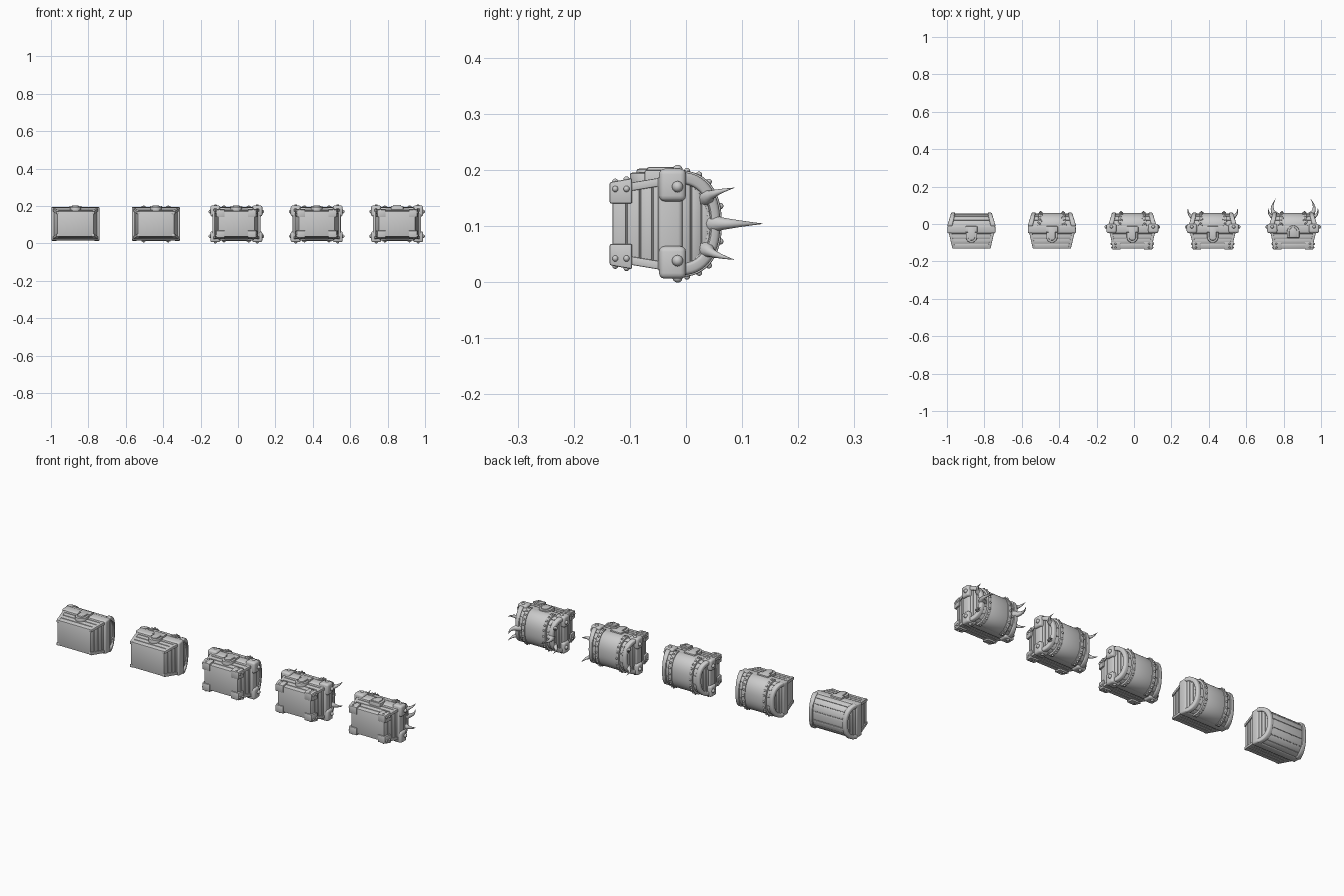
import bpy, bmesh, math
from mathutils import Vector

if "Cube" in bpy.data.objects:
    bpy.data.objects.remove(bpy.data.objects["Cube"])

# Five chests lie on their backs: chest "up" is +y, chest front is +z.
ZC = 0.104
ARCH_Y = -0.012


def finish(name, bm, cx, bevel=0.0, segs=2):
    bmesh.ops.recalc_face_normals(bm, faces=bm.faces)
    if bevel:
        edges = [e for e in bm.edges if e.calc_face_angle(0) > 0.55]
        bmesh.ops.bevel(bm, geom=edges, offset=bevel, segments=segs, profile=0.5,
                        affect='EDGES', clamp_overlap=True)
    me = bpy.data.meshes.new(name)
    bm.to_mesh(me)
    bm.free()
    me.shade_smooth()
    me.set_sharp_from_angle(angle=math.radians(35))
    ob = bpy.data.objects.new(name, me)
    ob.location = (cx, 0, ZC)
    bpy.context.collection.objects.link(ob)
    return ob


def loft(bm, rings, closed=True):
    vs = [[bm.verts.new(p) for p in r] for r in rings]
    n = len(vs[0])
    for a, b in zip(vs, vs[1:]):
        for i in range(n):
            j = (i + 1) % n
            bm.faces.new((a[i], a[j], b[j], b[i]))
    if closed:
        bm.faces.new(vs[0])
        bm.faces.new(vs[-1])


def taper(bm, y0, r0, y1, r1):
    """Hexahedron between two x/z rectangles (x0, x1, z0, z1) at y0 and y1."""
    rings = [[(r[0], y, r[2]), (r[1], y, r[2]), (r[1], y, r[3]), (r[0], y, r[3])]
             for y, r in ((y0, r0), (y1, r1))]
    loft(bm, rings)


def box(bm, x0, x1, y0, y1, z0, z1):
    taper(bm, y0, (x0, x1, z0, z1), y1, (x0, x1, z0, z1))


def half(y):
    """Half width and half depth of the tapered body at height y."""
    t = (y + 0.13) / 0.09
    return 0.097 + 0.021 * t, 0.067 + 0.015 * t


def arch_pt(a, b, t):
    c, s = math.cos(t), math.sin(t)
    return (ARCH_Y + b * abs(s) ** 0.87, a * math.copysign(abs(c) ** 0.87, c))


def lean(x, y):
    return x * (1 - 2.3 * max(0.0, y - ARCH_Y))


def arch(bm, x0, x1, inner, outer, t0=0.0, t1=math.pi, n=24, k=1.0):
    """Curved slab following the lid dome between angles t0 and t1."""
    rings = []
    for i in range(n + 1):
        t = t0 + (t1 - t0) * i / n
        r = []
        for x, ab in ((x0, inner), (x1, inner), (x1, outer), (x0, outer)):
            y, z = arch_pt(ab[0], ab[1], t)
            r.append((x + k * (lean(x, y) - x), y, z))
        rings.append(r)
    loft(bm, rings)


def rivet(bm, p, r):
    g = bmesh.ops.create_uvsphere(bm, u_segments=10, v_segments=7, radius=r)
    bmesh.ops.translate(bm, verts=g['verts'], vec=p)


def horn(bm, pts, r):
    """Tapered horn with a thick collar along a curved path of three points."""
    a, b, c = map(Vector, pts)
    rings, n = [], 10
    for i in range(n + 1):
        t = i / n
        p = a * (1 - t) ** 2 + b * 2 * t * (1 - t) + c * t * t
        d = ((b - a) * (1 - t) + (c - b) * t).normalized()
        u = d.cross(Vector((0, 0, 1))).normalized()
        v = d.cross(u)
        rad = r * (1 - 0.97 * t) * (1.0 if i > 2 else 1.25)
        rings.append([p + (u * math.cos(q) + v * math.sin(q)) * rad
                      for q in [k * math.tau / 12 for k in range(12)]])
    loft(bm, rings)


def lock_plate(bm, hw, y0, y1, z0, z1, sign):
    """Plate with one round end; sign -1 rounds the lower end, +1 the upper."""
    ys, ye = (y1, y0 + hw) if sign < 0 else (y0, y1 - hw)
    prof = [(hw, ys)] + [(hw * math.cos(i * math.pi / 12), ye + sign * hw * math.sin(i * math.pi / 12))
                         for i in range(13)] + [(-hw, ys)]
    loft(bm, [[(x, y, z) for x, y in prof] for z in (z0 - ZC, z1 - ZC)])


SIGNS = [(sx, sz) for sx in (-1, 1) for sz in (-1, 1)]


def chest(level, cx):
    # body: solid core, horizontal planks and corner posts
    bm = bmesh.new()
    for y0, y1 in ((-0.131, -0.107), (-0.105, -0.083), (-0.081, -0.061), (-0.059, -0.03)):
        (a, b), (c, d) = half(y0), half(y1)
        taper(bm, y0, (-a, a, -b, b), y1, (-c, c, -d, d))
    finish("body_planks", bm, cx, 0.003)
    bm = bmesh.new()
    (a, b), (c, d) = half(-0.129), half(-0.04)
    taper(bm, -0.129, (3e-3 - a, a - 3e-3, 3e-3 - b, b - 3e-3),
          -0.04, (3e-3 - c, c - 3e-3, 3e-3 - d, d - 3e-3))
    finish("body_core", bm, cx)
    bm = bmesh.new()
    for s in (-1, 1):
        for z in (-1, 1):
            r = []
            for hx, hz in (half(-0.132), half(-0.035)):
                xs, zs = sorted((s * (hx - 0.01), s * (hx + 0.005))), sorted((z * (hz - 0.014), z * (hz + 0.001)))
                r.append((*xs, *zs))
            taper(bm, -0.132, r[0], -0.035, r[1])
    finish("body_end_posts", bm, cx, 0.002)

    # lid rim: rounded bars round the opening
    bm = bmesh.new()
    taper(bm, -0.05, (-0.129, 0.129, -0.087, 0.087), -0.006, (-0.127, 0.127, -0.090, 0.090))
    finish("lid_rim", bm, cx, 0.008, 3)

    # lid dome planks and core
    bm = bmesh.new()
    n = 7
    for i in range(n):
        g = 0.012
        arch(bm, -0.122, 0.122, (0.07, 0.05), (0.086, 0.067),
             math.pi * i / n + g, math.pi * (i + 1) / n - g, 4)
    finish("lid_planks", bm, cx, 0.002)
    bm = bmesh.new()
    pts = [arch_pt(0.083, 0.064, math.pi * i / 24) for i in range(25)]
    loft(bm, [[(lean(x, y), y, z) for y, z in pts] for x in (-0.116, 0.116)])
    finish("lid_core", bm, cx)

    # lid end planks and thick end arches
    bm = bmesh.new()
    for s in (-1, 1):
        for y0, y1 in ((-0.01, 0.008), (0.010, 0.026), (0.028, 0.044)):
            w = 0.082 * math.sqrt(max(0, 1 - ((y1 - ARCH_Y) / 0.066) ** 2))
            r = [(*sorted((lean(s * 0.10, y), lean(s * 0.121, y))), -w, w) for y in (y0, y1)]
            taper(bm, y0, r[0], y1, r[1])
    finish("lid_end_planks", bm, cx, 0.002)
    bm = bmesh.new()
    for s in (-1, 1):
        arch(bm, s * 0.103, s * 0.130, (0.071, 0.055), (0.092, 0.073))
    finish("lid_end_arches", bm, cx, 0.006, 3)

    # lock
    bm = bmesh.new()
    if level < 5:
        lock_plate(bm, 0.030, -0.100, -0.030, 0.165, 0.195, -1)
        lock_plate(bm, 0.019, -0.088, -0.015, 0.17, 0.202, -1)
        box(bm, -0.032, 0.032, -0.045, -0.012, 0.06, 0.097)
    else:
        lock_plate(bm, 0.033, -0.074, -0.008, 0.165, 0.200, 1)
        lock_plate(bm, 0.021, -0.070, -0.018, 0.17, 0.205, 1)
    finish("lock", bm, cx, 0.004)

    # central lid band with raised riveted edges
    if level >= 2:
        bm = bmesh.new()
        arch(bm, -0.065, 0.065, (0.07, 0.05), (0.091, 0.072), k=0.4)
        for s in (-1, 1):
            arch(bm, s * 0.056, s * 0.078, (0.07, 0.05), (0.095, 0.076), k=0.6)
        finish("lid_band", bm, cx, 0.002)
        bm = bmesh.new()
        for s in (-1, 1):
            for i in range(11):
                y, z = arch_pt(0.095, 0.076, math.pi * (i + 0.5) / 11)
                x = s * 0.067
                rivet(bm, (x + 0.6 * (lean(x, y) - x), y, z), 0.0055)
        finish("band_rivets", bm, cx)

    # corner guards on lid and base, with rivets
    if level >= 3:
        bm, low, riv = bmesh.new(), bmesh.new(), bmesh.new()
        for sx, sz in SIGNS:
            xs, zs = sorted((sx * 0.085, sx * 0.139)), sorted((sz * 0.040, sz * 0.098))
            box(bm, *xs, -0.048, 0.0, *zs)
            rivet(riv, (sx * 0.139, -0.015, sz * 0.066), 0.010)
            rivet(riv, (sx * 0.112, -0.015, sz * 0.096), 0.009)
            r = [(*sorted((sx * 0.062, sx * (0.106 + e))), *sorted((sz * 0.036, sz * (0.074 + e))))
                 for e in (0, 0.007)]
            taper(low, -0.136, r[0], -0.096, r[1])
            for y, e in ((-0.126, 0.001), (-0.106, 0.005)):
                rivet(riv, (sx * (0.107 + e), y, sz * 0.062), 0.0055)
                rivet(riv, (sx * 0.09, y, sz * (0.074 + e)), 0.0055)
        finish("lid_corner_guards", bm, cx, 0.010, 3)
        finish("base_corner_guards", low, cx, 0.003)
        finish("guard_rivets", riv, cx)

    # horns on the lid ends
    if level >= 4:
        bm = bmesh.new()
        for sx, sz in SIGNS:
            horn(bm, [(sx * 0.100, 0.035, sz * 0.045), (sx * 0.137, 0.045, sz * 0.055),
                      (sx * 0.132, 0.086, sz * 0.064)], 0.012)
        if level == 5:
            for sx in (-1, 1):
                horn(bm, [(sx * 0.085, 0.040, 0), (sx * 0.135, 0.075, 0), (sx * 0.092, 0.136, 0)], 0.016)
        finish("lid_horns", bm, cx)


for i in range(5):
    chest(i + 1, -0.869 + 0.43 * i)
